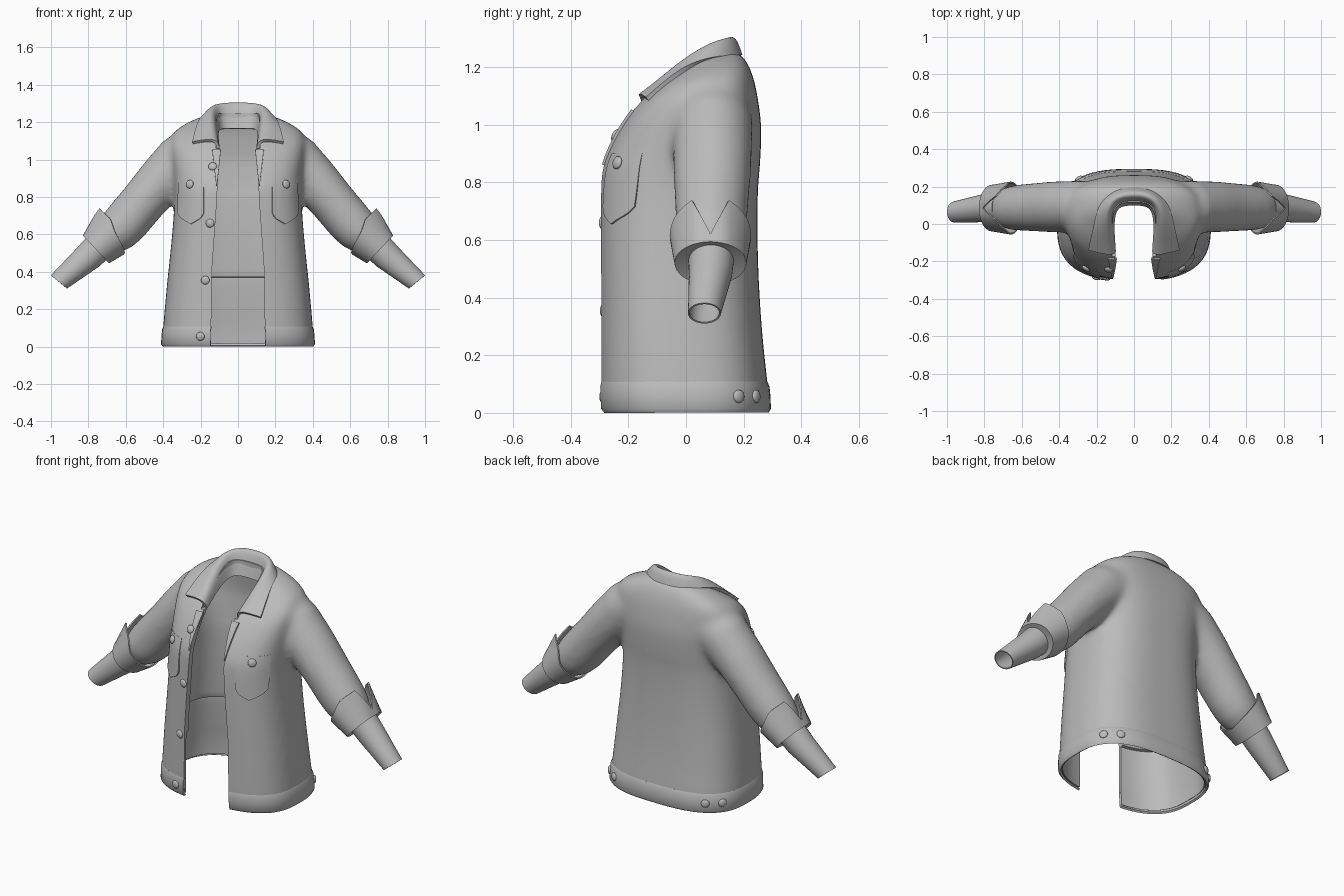
import bpy, bmesh
from math import sin, cos, radians, pi, copysign
from mathutils import Vector, Matrix
from mathutils.bvhtree import BVHTree

cube = bpy.data.objects.get("Cube")
if cube:
    bpy.data.objects.remove(cube, do_unlink=True)

GREY = (0.5, 0.5, 0.5, 1)
cloth = bpy.data.materials.new("plain_grey_cloth")
cloth.use_nodes = True
cloth.diffuse_color = GREY
cloth.node_tree.nodes["Principled BSDF"].inputs["Base Color"].default_value = GREY


# ---------- helpers ----------
def loft(bm, rings, closed=True, caps=False):
    rows = [[bm.verts.new(p) for p in ring] for ring in rings]
    n = len(rows[0])
    for low, high in zip(rows, rows[1:]):
        for i in range(n if closed else n - 1):
            j = (i + 1) % n
            bm.faces.new((low[i], low[j], high[j], high[i]))
    if caps:
        bm.faces.new(rows[0][::-1])
        bm.faces.new(rows[-1])


def make(name, bm):
    bmesh.ops.recalc_face_normals(bm, faces=bm.faces)
    mesh = bpy.data.meshes.new(name)
    bm.to_mesh(mesh)
    bm.free()
    obj = bpy.data.objects.new(name, mesh)
    bpy.context.collection.objects.link(obj)
    return obj


def thicken(obj, amount):
    mod = obj.modifiers.new("thickness", 'SOLIDIFY')
    mod.thickness, mod.offset = amount, 0


def finish(obj, angle=40):
    dg = bpy.context.evaluated_depsgraph_get()
    mesh = bpy.data.meshes.new_from_object(obj.evaluated_get(dg))
    obj.modifiers.clear()
    obj.data = mesh
    mesh.materials.clear()
    mesh.materials.append(cloth)
    bpy.ops.object.select_all(action='DESELECT')
    obj.select_set(True)
    bpy.context.view_layer.objects.active = obj
    bpy.ops.object.shade_smooth_by_angle(angle=radians(angle))


def oval(z, hx, front, back, start=0, sweep=360, steps=64, power=2.8):
    """Rounded body section; an open sweep leaves a gap."""
    pts = []
    count = steps if sweep == 360 else steps + 1
    for k in range(count):
        a = radians(start + sweep * k / steps)
        c, s = [copysign(abs(v) ** (2 / power), v) for v in (cos(a), sin(a))]
        pts.append((hx * c, (front + back) / 2 + (back - front) / 2 * s, z))
    return pts


def limb(side, x, z, tilt, r, yc, ry, steps=40):
    t = radians(tilt)
    return [(side * (x + r * cos(a) * cos(t)), yc + ry * sin(a), z + r * cos(a) * sin(t))
            for a in (2 * pi * k / steps for k in range(steps))]


def smooth_rows(rows, steps=5):
    """Curve through the given sections."""
    padded = [rows[0]] + rows + [rows[-1]]
    out = []
    for a, b, c, d in zip(padded, padded[1:], padded[2:], padded[3:]):
        for t in (k / steps for k in range(steps)):
            out.append(tuple(q + t / 2 * (r - p + t * (2 * p - 5 * q + 4 * r - s
                                                       + t * (3 * (q - r) + s - p)))
                             for p, q, r, s in zip(a, b, c, d)))
    return out + [rows[-1]]


# ---------- torso and upper sleeves, blended into one shell ----------
# height, half width, front, back
BODY = smooth_rows([
    (.01, .402, -.297, .288), (.1, .40, -.30, .283), (.22, .39, -.30, .27),
    (.35, .378, -.30, .259), (.5, .362, -.301, .251), (.65, .348, -.301, .248),
    (.78, .34, -.299, .25), (.85, .34, -.293, .256), (.92, .344, -.266, .26),
    (1.0, .354, -.222, .261), (1.08, .362, -.16, .251), (1.14, .345, -.09, .24),
    (1.18, .30, -.03, .228), (1.22, .22, .02, .21), (1.25, .13, .06, .187)])

bm = bmesh.new()
loft(bm, [oval(*row) for row in BODY], caps=True)
SLEEVE = [(.185, 1.055, 60, .152, .088, .138), (.30, .995, 46, .146, .092, .14),
          (.41, .887, 41, .132, .092, .137), (.505, .777, 41, .124, .09, .132),
          (.595, .67, 42, .124, .088, .125), (.645, .617, 45, .118, .086, .12),
          (.71, .56, 47, .09, .085, .10)]
for side in (1, -1):
    loft(bm, [limb(side, *row) for row in SLEEVE], caps=True)
jacket = make("jacket_body", bm)
remesh = jacket.modifiers.new("blend", 'REMESH')
remesh.mode, remesh.voxel_size = 'VOXEL', 0.014
soften = jacket.modifiers.new("soften", 'SMOOTH')
soften.factor, soften.iterations = 0.5, 24


# hollow inside, with the lining starting partway up
def inside(row, inset, z):
    return oval(z, row[1] - inset, row[2] + inset, row[3] - inset)


THIN, LINED, LINING_EDGE = .016, .034, .37
lower = [row for row in BODY if row[0] < LINING_EDGE]
upper = [row for row in BODY if LINING_EDGE + .005 < row[0] < 1.18]
bm = bmesh.new()
loft(bm, [inside(lower[0], THIN, -.1)] + [inside(row, THIN, row[0]) for row in lower]
     + [inside(lower[-1], THIN, LINING_EDGE), inside(lower[-1], LINED, LINING_EDGE + .003)]
     + [inside(row, LINED, row[0]) for row in upper], caps=True)
cavity = make("cavity_cutter", bm)

# open front
bm = bmesh.new()
edge = [(.146, -.1), (.14, .4), (.115, .75), (.10, 1.05), (.10, 1.5)]
outline = edge + [(-x, z) for x, z in reversed(edge)]
loft(bm, [[(x, y, z) for x, z in outline] for y in (-.6, 0)], caps=True)
front_slot = make("front_cutter", bm)

# neck hole
bm = bmesh.new()
loft(bm, [oval(z, .118, -.315, .115, power=4) for z in (1.06, 1.6)], caps=True)
neck_hole = make("neck_cutter", bm)

cutters = (cavity, front_slot, neck_hole)
for cutter in cutters:
    cutter.hide_render = True
    cut = jacket.modifiers.new("cut", 'BOOLEAN')
    cut.operation, cut.solver, cut.object = 'DIFFERENCE', 'EXACT', cutter
finish(jacket)
for cutter in cutters:
    bpy.data.objects.remove(cutter, do_unlink=True)

bm = bmesh.new()
bm.from_mesh(jacket.data)
surface = BVHTree.FromBMesh(bm)
bm.free()

# ---------- hem band ----------
bm = bmesh.new()
HEM = [(.004, .398, -.285, .282), (.016, .406, -.295, .289), (.06, .403, -.297, .287),
       (.09, .40, -.298, .284), (.106, .393, -.294, .277)]
loft(bm, [oval(*row, start=-76, sweep=332) for row in HEM], closed=False)
hem = make("hem_band", bm)
thicken(hem, .012)
finish(hem, 50)

# ---------- folded collar: inner base, fold line, outer edge ----------
base = [(0, .108, 1.165), (.08, .104, 1.165), (.11, .055, 1.16),
        (.113, -.03, 1.12), (.108, -.1, 1.08), (.105, -.145, 1.058)]
fold = [(0, .158, 1.342), (.095, .148, 1.337), (.137, .08, 1.312),
        (.133, -.02, 1.236), (.122, -.1, 1.163), (.115, -.168, 1.112)]
outer = [(0, .195, 1.24), (.115, .174, 1.24), (.19, .09, 1.234),
         (.21, 0, 1.2), (.228, -.065, 1.15), (.242, -.135, 1.09)]
bm = bmesh.new()
loft(bm, [[(-x, y, z) for x, y, z in reversed(row[1:])] + row for row in (base, fold, outer)],
     closed=False)
collar = make("collar", bm)
sub = collar.modifiers.new("rounding", 'SUBSURF')
sub.levels = sub.render_levels = 3
sub.boundary_smooth = 'PRESERVE_CORNERS'
thicken(collar, .016)
finish(collar, 50)

# ---------- cuffs, forearm linings, lapels and pockets ----------
# angle from the top, length, flare
CUFF = [(0, .03, 1.05), (27, .16, 1.62), (60, .165, 1.32), (90, .135, 1.24), (180, .09, 1.18)]


def cuff_edge(angle):
    for a, b in zip(CUFF, CUFF[1:]):
        if angle <= b[0]:
            f = (angle - a[0]) / (b[0] - a[0])
            return [p + (q - p) * f for p, q in zip(a[1:], b[1:])]


for side, label in ((1, "left"), (-1, "right")):
    tilt, back = radians(47), []
    for k in range(40):
        length, flare = cuff_edge(min(9 * k, 360 - 9 * k))
        ring = limb(side, .757 - sin(tilt) * length, .522 + cos(tilt) * length,
                    47, .1 * flare, .085, .125 * min(flare, 1.1))
        back.append(ring[k])
    bm = bmesh.new()
    loft(bm, [back, limb(side, .757, .522, 47, .1, .085, .122),
              limb(side, .75, .528, 47, .07, .085, .07)])
    cuff = make(label + "_cuff", bm)
    thicken(cuff, .008)
    finish(cuff)

    bm = bmesh.new()
    loft(bm, [limb(side, .70, .58, 45, .082, .09, .08), limb(side, .80, .48, 43, .074, .085, .072),
              limb(side, .957, .346, 39, .053, .064, .054)])
    forearm = make(label + "_forearm_lining", bm)
    thicken(forearm, .006)
    finish(forearm)

    # lapel wedge following the chest beside the opening
    rows = []
    for k in range(8):
        t = k / 7
        z = .86 + .19 * t
        hit, normal, _, _ = surface.ray_cast(Vector((side * .132, -1, z)), Vector((0, 1, 0)))
        rows.append([(side * x, hit.y - .005, z) for x in (.112 - .02 * t, .116 + .022 * t)])
    bm = bmesh.new()
    loft(bm, rows, closed=False)
    lapel = make(label + "_lapel", bm)
    thicken(lapel, .012)
    finish(lapel)

    # chest pocket laid on the surface
    rows = []
    for j in range(9):
        row = []
        for i in range(13):
            u = i / 6 - 1
            low = .655 + .04 * abs(u) + .02 * u ** 8
            x, z = side * (.25 + .068 * u), low + (.90 - low) * j / 8
            hit, normal, _, _ = surface.ray_cast(Vector((x, -1, z)), Vector((0, 1, 0)))
            row.append(hit + normal * (.004 - .006 * j / 8))
        rows.append(row)
    bm = bmesh.new()
    loft(bm, rows, closed=False)
    pocket = make(label + "_chest_pocket", bm)
    thicken(pocket, .008)
    finish(pocket)


# ---------- buttons ----------
def button(name, start, direction, lift):
    hit, normal, _, _ = surface.ray_cast(Vector(start), Vector(direction))
    turn = normal.to_track_quat('Z', 'Y').to_matrix().to_4x4()
    place = Matrix.Translation(hit + normal * lift) @ turn @ Matrix.Diagonal((.023, .023, .011, 1))
    bm = bmesh.new()
    bmesh.ops.create_uvsphere(bm, u_segments=20, v_segments=10, radius=1, matrix=place)
    finish(make(name, bm), 60)


for x, z, lift in ((-.135, .96, .008), (-.15, .66, 0), (-.175, .355, 0), (-.2, .055, .007)):
    button("front_button", (x, -1, z), (0, 1, 0), lift)
for side in (1, -1):
    button("pocket_button", (side * .255, -1, .867), (0, 1, 0), .006)
    for y in (.177, .235):
        button("hem_button", (side, y, .057), (-side, 0, 0), .01)
